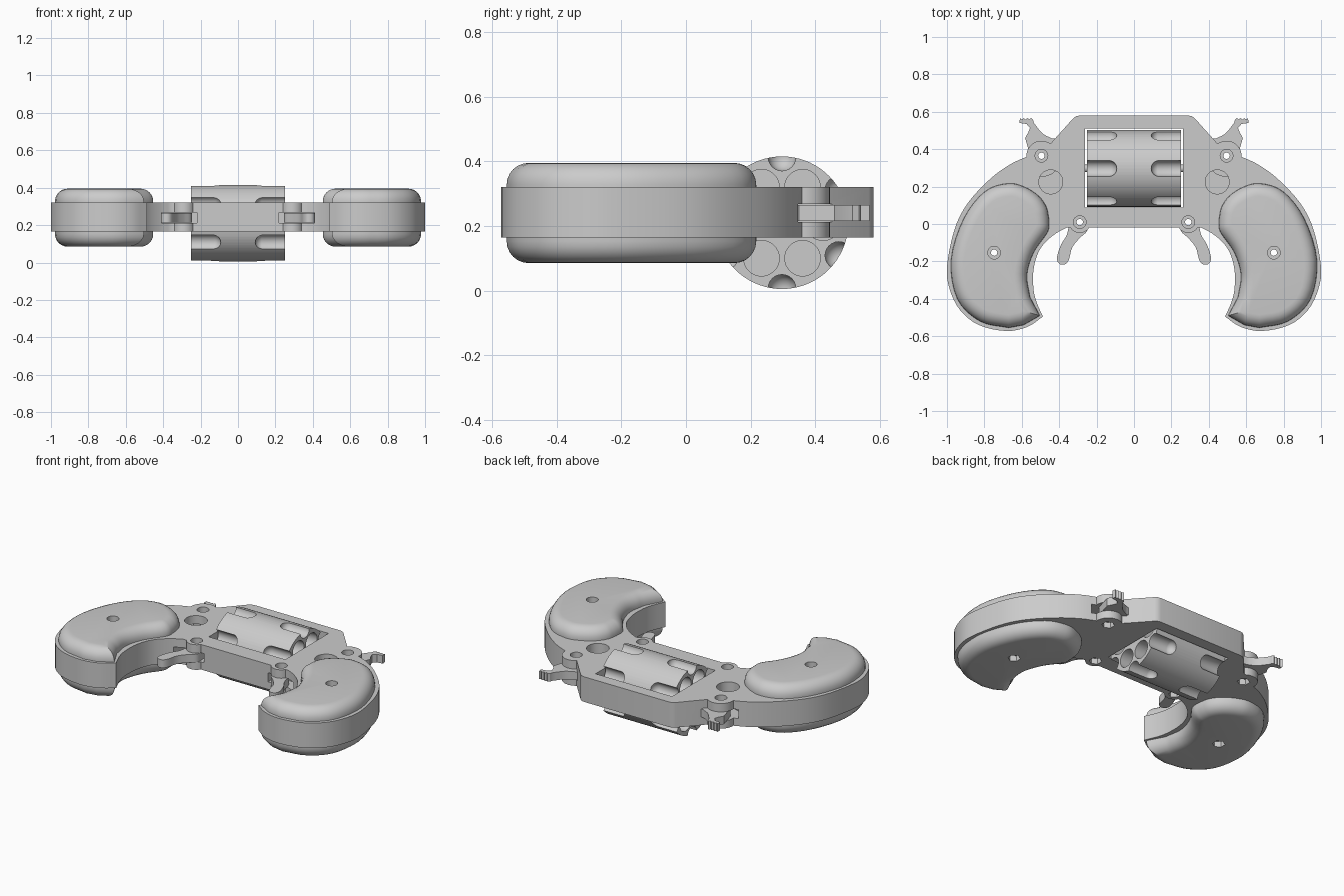
import bpy, bmesh, math
from mathutils import Matrix, Vector

old = bpy.data.objects.get("Cube")
if old:
    bpy.data.objects.remove(old, do_unlink=True)

GREY = (0.6, 0.6, 0.6, 1)
mat = bpy.data.materials.new("plain grey")
mat.use_nodes = True
mat.diffuse_color = GREY
mat.node_tree.nodes["Principled BSDF"].inputs["Base Color"].default_value = GREY

LOW, HIGH = 0.165, 0.32          # frame
GRIP_LOW, GRIP_HIGH = 0.085, 0.395
SLOT_LOW, SLOT_HIGH = 0.212, 0.268
MID = 0.24


def finish(name, bm):
    bmesh.ops.recalc_face_normals(bm, faces=bm.faces)
    mesh = bpy.data.meshes.new(name)
    bm.to_mesh(mesh)
    bm.free()
    mesh.materials.append(mat)
    obj = bpy.data.objects.new(name, mesh)
    bpy.context.collection.objects.link(obj)
    return obj


def activate(obj):
    bpy.ops.object.select_all(action='DESELECT')
    obj.select_set(True)
    bpy.context.view_layer.objects.active = obj


def combine(obj, bm, operation='DIFFERENCE'):
    """Apply a boolean with a temporary cutter."""
    cutter = finish("cutter", bm)
    cutter.hide_render = True
    mod = obj.modifiers.new("cut", 'BOOLEAN')
    mod.operation, mod.solver, mod.object = operation, 'EXACT', cutter
    activate(obj)
    bpy.ops.object.modifier_apply(modifier=mod.name)
    bpy.data.objects.remove(cutter, do_unlink=True)


def smooth(obj):
    activate(obj)
    bpy.ops.object.shade_smooth_by_angle(angle=math.radians(30))


def spline(points, n=4):
    """Smooth curve through the points, ends included."""
    p = [Vector(q) for q in points]
    p = [2 * p[0] - p[1]] + p + [2 * p[-1] - p[-2]]
    out = []
    for a, b, c, d in zip(p, p[1:], p[2:], p[3:]):
        for i in range(n):
            t = i / n
            out.append(0.5 * (2 * b + (c - a) * t + (2 * a - 5 * b + 4 * c - d) * t * t
                              + (3 * b - a - 3 * c + d) * t ** 3))
    return [tuple(q) for q in out] + [tuple(points[-1])]


def mirrored(points, side):
    return [(side * x, y) for x, y in points]


def prism(points, z0, z1):
    bm = bmesh.new()
    base = bm.faces.new([bm.verts.new((x, y, z0)) for x, y in points])
    top = bmesh.ops.extrude_face_region(bm, geom=[base])["geom"]
    bmesh.ops.translate(bm, vec=(0, 0, z1 - z0),
                        verts=[g for g in top if isinstance(g, bmesh.types.BMVert)])
    return bm


def disc(bm, x, y, r, z0, z1, sides=32):
    bmesh.ops.create_cone(bm, cap_ends=True, segments=sides, radius1=r, radius2=r,
                          depth=z1 - z0, matrix=Matrix.Translation((x, y, (z0 + z1) / 2)))


def box(bm, x0, x1, y0, y1, z0, z1):
    m = Matrix.Translation(((x0 + x1) / 2, (y0 + y1) / 2, (z0 + z1) / 2))
    bmesh.ops.create_cube(bm, size=1, matrix=m @ Matrix.Diagonal((x1 - x0, y1 - y0, z1 - z0, 1)))


HAMMER, TRIGGER, GRIP_SCREW = (0.495, 0.365), (0.29, 0.01), (0.748, -0.153)


def screw_holes(bm, spots):
    for x, y in spots:
        for s in (-1, 1):
            disc(bm, s * x, y, 0.017, -0.1, 0.6, 20)


def screw_seats(bm, spots, z0, z1):
    # round counterbore above, six-sided nut pocket below
    for x, y in spots:
        for s in (-1, 1):
            disc(bm, s * x, y, 0.034, z1 - 0.04, z1 + 0.1, 24)
            disc(bm, s * x, y, 0.036, z0 - 0.1, z0 + 0.035, 6)


# Frame: one flat plate with two curved handles
outer = spline([(0.56, 0.365), (0.66, 0.32), (0.77, 0.24), (0.89, 0.11), (0.96, -0.03),
                (1.0, -0.23), (0.985, -0.35), (0.93, -0.46), (0.83, -0.54),
                (0.684, -0.572), (0.57, -0.55), (0.487, -0.495)])
inner = spline([(0.487, -0.495), (0.52, -0.42), (0.537, -0.35), (0.538, -0.25),
                (0.515, -0.16), (0.476, -0.1), (0.417, -0.05), (0.36, -0.02)])
half = [(0.29, 0.58), (0.31, 0.576), (0.325, 0.565), (0.455, 0.42), (0.5, 0.37)] + outer + inner[1:]
frame = finish("frame", prism(half + mirrored(half, -1)[::-1], LOW, HIGH))

ears = bmesh.new()
for s in (-1, 1):
    disc(ears, s * HAMMER[0], HAMMER[1], 0.08, LOW, HIGH, 40)
    disc(ears, s * TRIGGER[0], TRIGGER[1], 0.058, LOW, HIGH, 40)
combine(frame, ears, 'UNION')

slots = bmesh.new()
for s in (-1, 1):
    disc(slots, s * HAMMER[0], HAMMER[1], 0.11, SLOT_LOW, SLOT_HIGH, 40)
    box(slots, *sorted((s * 0.22, s * 0.41)), -0.2, 0.06, SLOT_LOW, SLOT_HIGH)
combine(frame, slots)

holes = bmesh.new()
box(holes, -0.262, 0.262, 0.088, 0.51, 0, 0.5)
screw_holes(holes, [HAMMER, TRIGGER, GRIP_SCREW])
combine(frame, holes)

seats = bmesh.new()
screw_seats(seats, [HAMMER, TRIGGER], LOW, HIGH)
for s in (-1, 1):
    disc(seats, s * 0.445, 0.225, 0.064, HIGH - 0.06, HIGH + 0.1, 40)
combine(frame, seats)
smooth(frame)

# Grips: rounded pads, pointed at the lower inner tip
back = spline([(0.455, 0.03), (0.468, 0.09), (0.51, 0.15), (0.585, 0.198), (0.674, 0.217),
               (0.797, 0.174), (0.91, 0.03), (0.978, -0.19), (0.945, -0.4),
               (0.824, -0.52), (0.67, -0.555)])
front = spline([(0.556, -0.39), (0.572, -0.27), (0.535, -0.15), (0.46, -0.04), (0.455, 0.03)])
grip_outline = back + [(0.59, -0.54), (0.503, -0.49)] + front[:-1]
# Hammers and triggers
teeth = [(0.54 + 0.01 * i, 0.567 if i % 2 else 0.558) for i in range(8)]
hammer_outline = teeth + [(0.612, 0.54), (0.575, 0.535), (0.556, 0.515), (0.565, 0.49),
                          (0.582, 0.46), (0.572, 0.425), (0.55, 0.35), (0.48, 0.32),
                          (0.42, 0.36), (0.415, 0.455)]
hammer_outline += spline([(0.44, 0.458), (0.49, 0.485), (0.535, 0.54)])
trigger_outline = spline([(0.25, 0.03), (0.25, -0.035), (0.29, -0.075), (0.33, -0.125),
                          (0.348, -0.19), (0.37, -0.216), (0.4, -0.212), (0.412, -0.18),
                          (0.39, -0.11), (0.36, -0.06), (0.345, 0), (0.32, 0.04)])

for s, side in ((1, "left"), (-1, "right")):
    pad = prism(mirrored(grip_outline, s), GRIP_LOW, GRIP_HIGH)
    rims = [e for e in pad.edges if abs(e.verts[0].co.z - e.verts[1].co.z) < 0.001]
    bmesh.ops.recalc_face_normals(pad, faces=pad.faces)
    bmesh.ops.bevel(pad, geom=rims, offset=0.068, offset_type='OFFSET', segments=6,
                    profile=0.5, affect='EDGES', clamp_overlap=False)
    grip = finish(side + "_grip", pad)
    holes = bmesh.new()
    screw_holes(holes, [GRIP_SCREW])
    combine(grip, holes)
    seats = bmesh.new()
    screw_seats(seats, [GRIP_SCREW], GRIP_LOW, GRIP_HIGH)
    combine(grip, seats)
    smooth(grip)

    for part, outline, pivot in (("hammer", hammer_outline, HAMMER),
                                 ("trigger", trigger_outline, TRIGGER)):
        lever = finish(side + "_" + part, prism(mirrored(outline, s), MID - 0.025, MID + 0.025))
        holes = bmesh.new()
        screw_holes(holes, [pivot])
        combine(lever, holes)
        smooth(lever)

# Revolving drum along x, with flutes and chambers at both ends
TO_X = Matrix.Rotation(math.pi / 2, 4, 'Y')
CENTRE = Matrix.Translation((0, 0.297, 0.21))
bm = bmesh.new()
bmesh.ops.create_cone(bm, cap_ends=True, segments=72, radius1=0.205, radius2=0.205,
                      depth=0.5, matrix=CENTRE @ TO_X)
drum = finish("drum", bm)

cuts = bmesh.new()
for end in (0, math.pi):
    turn = CENTRE @ Matrix.Rotation(end, 4, 'Z') @ TO_X
    for k in range(6):
        a = math.radians(60 * k)
        # flute: a ball stretched past the drum's end
        ball = bmesh.ops.create_uvsphere(cuts, u_segments=24, v_segments=16, radius=0.043)["verts"]
        for v in ball:
            v.co.z += 0.135 + (0.2 if v.co.z > -0.001 else 0)
        spot = Matrix.Translation((0.203 * math.cos(a), 0.203 * math.sin(a), 0))
        bmesh.ops.transform(cuts, matrix=turn @ spot, verts=ball)
        # chamber
        a += math.radians(30)
        spot = Matrix.Translation((0.127 * math.cos(a), 0.127 * math.sin(a), 0.25))
        bmesh.ops.create_cone(cuts, cap_ends=True, segments=32, radius1=0.055, radius2=0.055,
                              depth=0.2, matrix=turn @ spot)
combine(drum, cuts)
smooth(drum)

# Axle joining the drum to the frame
bm = bmesh.new()
bmesh.ops.create_cone(bm, cap_ends=True, segments=24, radius1=0.02, radius2=0.02,
                      depth=0.54, matrix=CENTRE @ TO_X)
smooth(finish("axle", bm))
